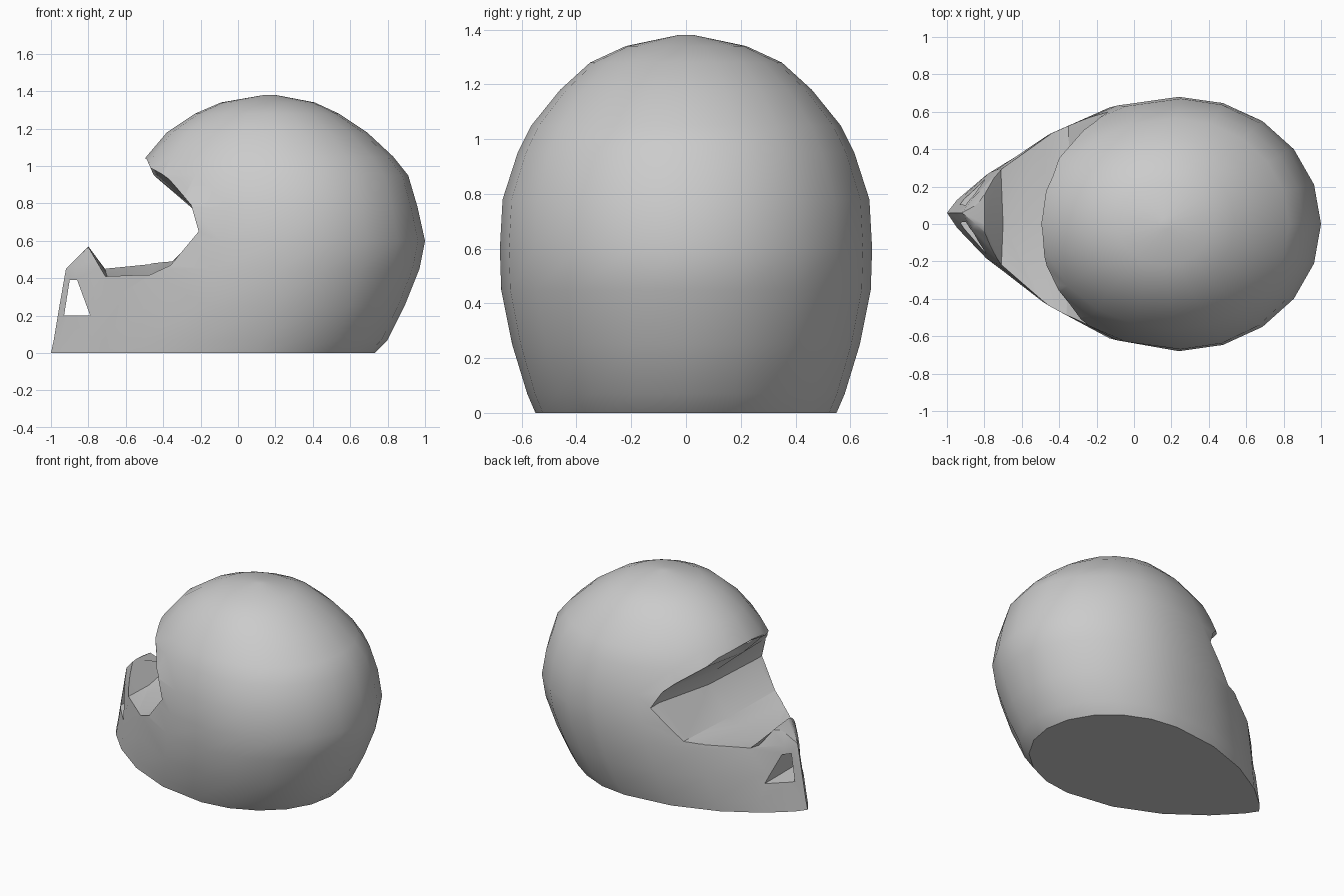
import bpy, bmesh, math

cube = bpy.data.objects.get("Cube")
if cube:
    bpy.data.objects.remove(cube, do_unlink=True)

grey = bpy.data.materials.new("matte grey")
grey.use_nodes = True
grey.diffuse_color = (0.6, 0.6, 0.6, 1)
grey.node_tree.nodes["Principled BSDF"].inputs["Base Color"].default_value = (0.6, 0.6, 0.6, 1)


def loft(name, rings):
    """Closed solid through rings of equal point count."""
    bm = bmesh.new()
    rows = [[bm.verts.new(p) for p in ring] for ring in rings]
    n = len(rows[0])
    for a, b in zip(rows, rows[1:]):
        for i in range(n):
            j = (i + 1) % n
            bm.faces.new((a[i], a[j], b[j], b[i]))
    bm.faces.new(rows[0])
    bm.faces.new(rows[-1])
    bmesh.ops.recalc_face_normals(bm, faces=bm.faces)
    me = bpy.data.meshes.new(name)
    bm.to_mesh(me)
    bm.free()
    ob = bpy.data.objects.new(name, me)
    bpy.context.collection.objects.link(ob)
    me.materials.append(grey)
    return ob


def section(z, x0, x1, w, p, cx, n=20):
    """Egg-shaped level: round at the back, pointed towards -x by exponent p."""
    ring = []
    for i in range(n):
        t = 2 * math.pi * i / n
        c, s = math.cos(t), math.sin(t)
        if c >= 0:
            ring.append((cx + (x1 - cx) * c, w * s, z))
        else:
            y = math.copysign(abs(s) ** (2 * p), s) * w
            ring.append((cx + (cx - x0) * c, y + 0.06 * c * c * (p > 0.7), z))
    return ring


# Shell levels: height, front x, back x, half width, pointedness, widest x
levels = [
    (0.00, -1.00, 0.73, 0.55, 0.85, 0.10),
    (0.07, -0.985, 0.80, 0.58, 0.85, 0.13),
    (0.25, -0.955, 0.89, 0.635, 0.88, 0.18),
    (0.45, -0.92, 0.97, 0.675, 0.90, 0.22),
    (0.60, -0.83, 1.00, 0.68, 0.80, 0.24),
    (0.78, -0.70, 0.96, 0.67, 0.62, 0.25),
    (0.95, -0.56, 0.91, 0.615, 0.52, 0.24),
    (1.05, -0.49, 0.83, 0.565, 0.50, 0.22),
    (1.18, -0.38, 0.69, 0.46, 0.50, 0.20),
    (1.28, -0.23, 0.54, 0.35, 0.50, 0.18),
    (1.34, -0.09, 0.41, 0.22, 0.50, 0.17),
    (1.38, 0.14, 0.20, 0.03, 0.50, 0.17),
]
shell = loft("helmet_shell", [section(*lv) for lv in levels])

# Face opening profiles (x, z) on the right side, middle and left side
right = [(-1.3, 1.2), (-0.49, 1.04), (-0.40, 0.97), (-0.25, 0.79), (-0.21, 0.65),
         (-0.36, 0.47), (-0.47, 0.42), (-0.72, 0.41), (-0.80, 0.50), (-0.92, 0.45), (-1.3, 0.45)]
middle = [(-1.3, 1.2), (-0.49, 1.04), (-0.45, 0.95), (-0.24, 0.77), (-0.18, 0.65),
          (-0.34, 0.46), (-0.47, 0.41), (-0.70, 0.41), (-0.80, 0.57), (-0.92, 0.45), (-1.3, 0.45)]
left = [(-1.3, 1.2), (-0.49, 1.04), (-0.38, 0.97), (-0.20, 0.81), (-0.14, 0.70),
        (-0.35, 0.49), (-0.47, 0.48), (-0.72, 0.48), (-0.80, 0.52), (-0.92, 0.45), (-1.3, 0.45)]
stations = [(-1, right), (-0.5, right), (0, middle), (0.5, left), (1, left)]
opening = loft("opening_cutter", [[(x, y, z) for x, z in prof] for y, prof in stations])

# Chin vent running through the bar
vent_profile = [(-0.90, 0.39), (-0.86, 0.39), (-0.79, 0.20), (-0.93, 0.20)]
vent = loft("vent_cutter", [[(x, y, z) for x, z in vent_profile] for y in (-0.8, 0.8)])

bpy.ops.object.select_all(action="DESELECT")
bpy.context.view_layer.objects.active = shell
shell.select_set(True)
for cutter in (opening, vent):
    mod = shell.modifiers.new("cut", "BOOLEAN")
    mod.operation = "DIFFERENCE"
    mod.solver = "EXACT"
    mod.object = cutter
    bpy.ops.object.modifier_apply(modifier=mod.name)
    bpy.data.objects.remove(cutter, do_unlink=True)

bpy.ops.object.shade_smooth_by_angle(angle=math.radians(32))
